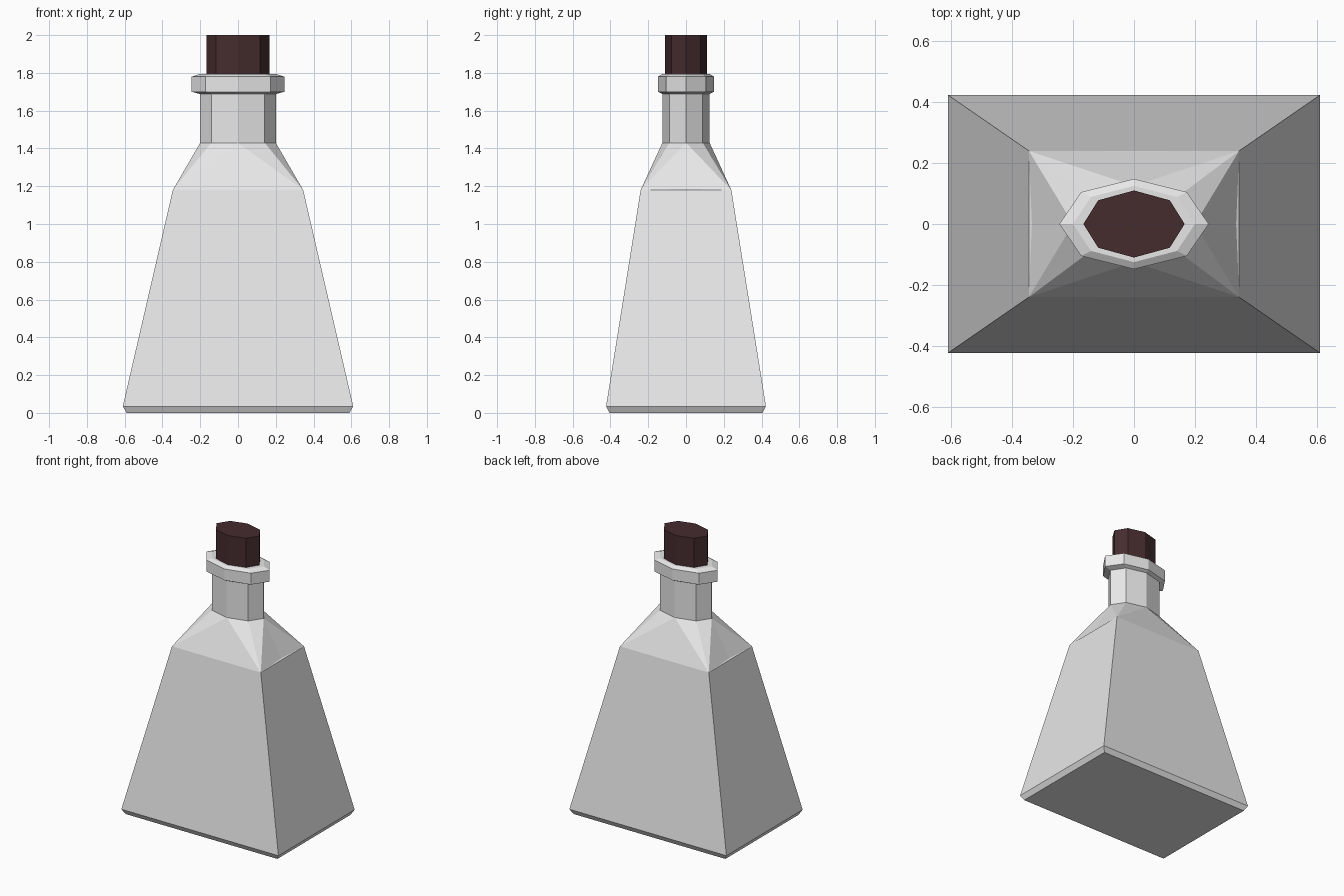
import bpy, bmesh
from math import cos, sin, pi

cube = bpy.data.objects.get("Cube")
if cube:
    bpy.data.objects.remove(cube)


def material(name, rgb):
    m = bpy.data.materials.new(name)
    m.use_nodes = True
    m.diffuse_color = (*rgb, 1)
    m.node_tree.nodes["Principled BSDF"].inputs["Base Color"].default_value = (*rgb, 1)
    return m


glass = material("pale glass", (0.8, 0.8, 0.8))
cork = material("dark cork", (0.06, 0.025, 0.027))


def oval(bm, rx, ry, z):
    """Eight-sided oval ring with a corner on each axis."""
    return [bm.verts.new((rx * cos(i * pi / 4), ry * sin(i * pi / 4), z)) for i in range(8)]


def rectangle(bm, x, y, z):
    return [bm.verts.new((sx * x, sy * y, z)) for sx, sy in ((1, 1), (-1, 1), (-1, -1), (1, -1))]


def bridge(bm, low, high):
    n = len(low)
    for i in range(n):
        j = (i + 1) % n
        bm.faces.new((low[i], low[j], high[j], high[i]))


def finish(bm, name, mat):
    bmesh.ops.recalc_face_normals(bm, faces=bm.faces)
    mesh = bpy.data.meshes.new(name)
    bm.to_mesh(mesh)
    bm.free()
    mesh.materials.append(mat)
    obj = bpy.data.objects.new(name, mesh)
    bpy.context.collection.objects.link(obj)


# Bottle body: tapered rectangular block with a bevelled foot
bm = bmesh.new()
foot = rectangle(bm, 0.59, 0.405, 0)
base = rectangle(bm, 0.61, 0.423, 0.035)
rim = rectangle(bm, 0.345, 0.24, 1.18)
bm.faces.new(foot)
bridge(bm, foot, base)
bridge(bm, base, rim)

# Shoulder: each side fans from the rectangular rim to the oval neck
neck = oval(bm, 0.2, 0.125, 1.43)
mids = [bm.verts.new(p) for p in ((0, 0.238, 1.184), (-0.335, 0, 1.186),
                                  (0, -0.238, 1.184), (0.335, 0, 1.186))]
for i in range(4):
    j = (i + 1) % 4
    a, b, mid = rim[i], rim[j], mids[i]
    left, centre, right = (neck[(2 * i + k) % 8] for k in (1, 2, 3))
    bm.faces.new((a, b, mid))
    bm.faces.new((a, mid, centre))
    bm.faces.new((a, centre, left))
    bm.faces.new((mid, b, centre))
    bm.faces.new((b, right, centre))

# Neck and bevelled lip
ring = neck
for rx, ry, z in ((0.2, 0.125, 1.688), (0.245, 0.148, 1.7),
                  (0.245, 0.148, 1.78), (0.2, 0.125, 1.795)):
    nxt = oval(bm, rx, ry, z)
    bridge(bm, ring, nxt)
    ring = nxt
bm.faces.new(ring)
finish(bm, "bottle", glass)

# Stopper
bm = bmesh.new()
low, high = oval(bm, 0.166, 0.11, 1.78), oval(bm, 0.166, 0.11, 2)
bridge(bm, low, high)
bm.faces.new(low)
bm.faces.new(high)
finish(bm, "stopper", cork)
